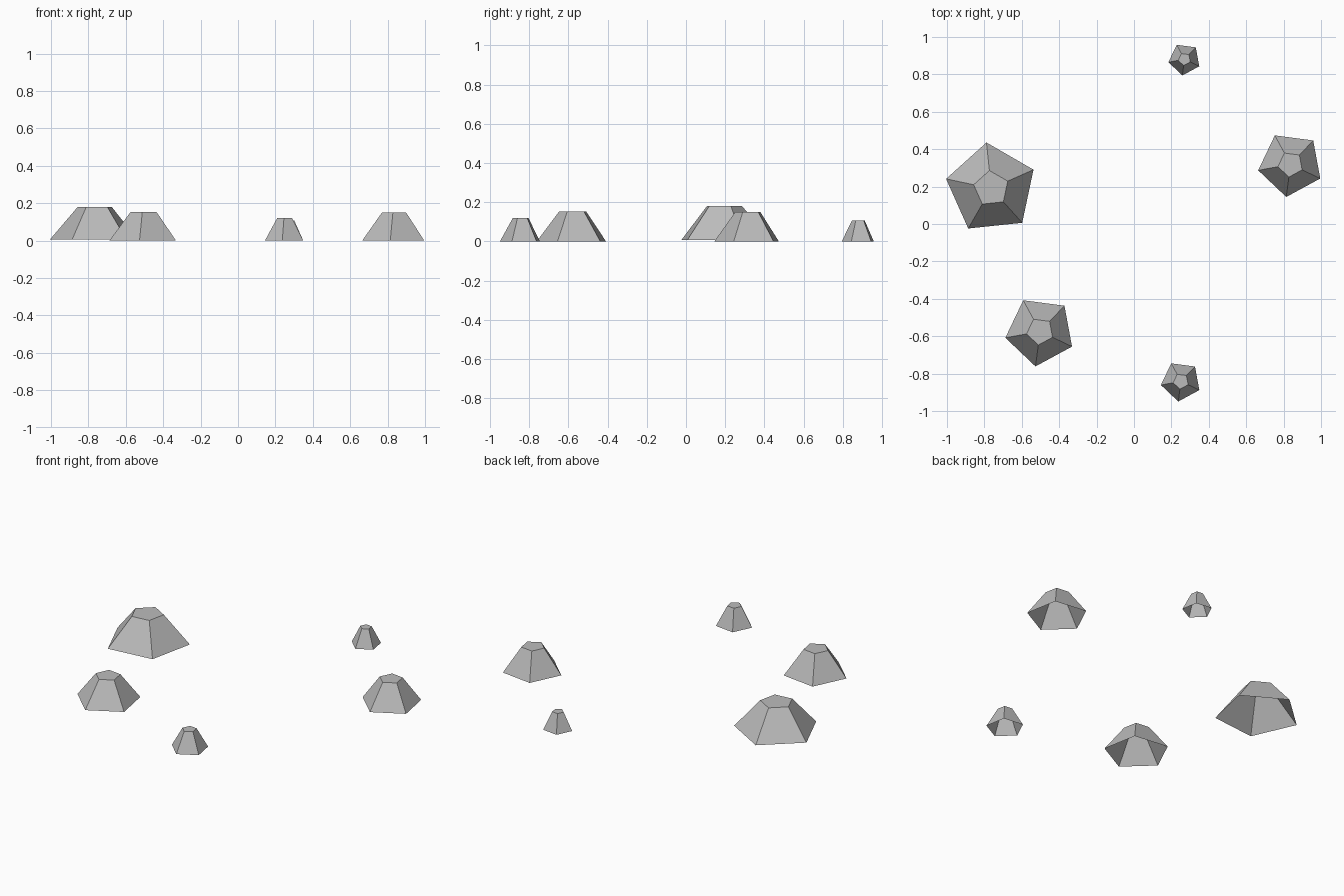
import bpy
import bmesh
import math

cube = bpy.data.objects.get("Cube")
if cube:
    bpy.data.objects.remove(cube, do_unlink=True)

# Single stone colour
stone = bpy.data.materials.new("grey stone")
stone.use_nodes = True
colour = (0.5, 0.5, 0.5, 1)
stone.diffuse_color = colour
stone.node_tree.nodes["Principled BSDF"].inputs["Base Color"].default_value = colour

SIDES = 5
TOP_RATIO = 0.39


def add_rock(name, x, y, radius, bottom, top, turn):
    """Flat-topped five-sided rock, open underneath."""
    bm = bmesh.new()

    def ring(r, z):
        angles = [math.radians(turn) + math.tau * i / SIDES for i in range(SIDES)]
        return [bm.verts.new((r * math.cos(a), r * math.sin(a), z)) for a in angles]

    base = ring(radius, 0)
    crown = ring(radius * TOP_RATIO, top - bottom)
    for i in range(SIDES):
        j = (i + 1) % SIDES
        bm.faces.new((base[i], base[j], crown[j], crown[i]))
    bm.faces.new(crown)

    mesh = bpy.data.meshes.new(name)
    bm.to_mesh(mesh)
    bm.free()
    mesh.materials.append(stone)
    rock = bpy.data.objects.new(name, mesh)
    rock.location = (x, y, bottom)
    bpy.context.collection.objects.link(rock)


# Scattered rocks: name, x, y, base radius, bottom, top, turn in degrees
add_rock("large_rock", -0.763, 0.19, 0.247, 0.007, 0.18, 24)
add_rock("front_right_rock", -0.502, -0.574, 0.189, 0, 0.153, 46.5)
add_rock("left_rock", 0.837, 0.319, 0.176, 0, 0.15, 46.5)
add_rock("back_small_rock", 0.27, 0.881, 0.0875, 0, 0.108, 46.5)
add_rock("front_small_rock", 0.251, -0.841, 0.109, 0, 0.12, 46.5)
